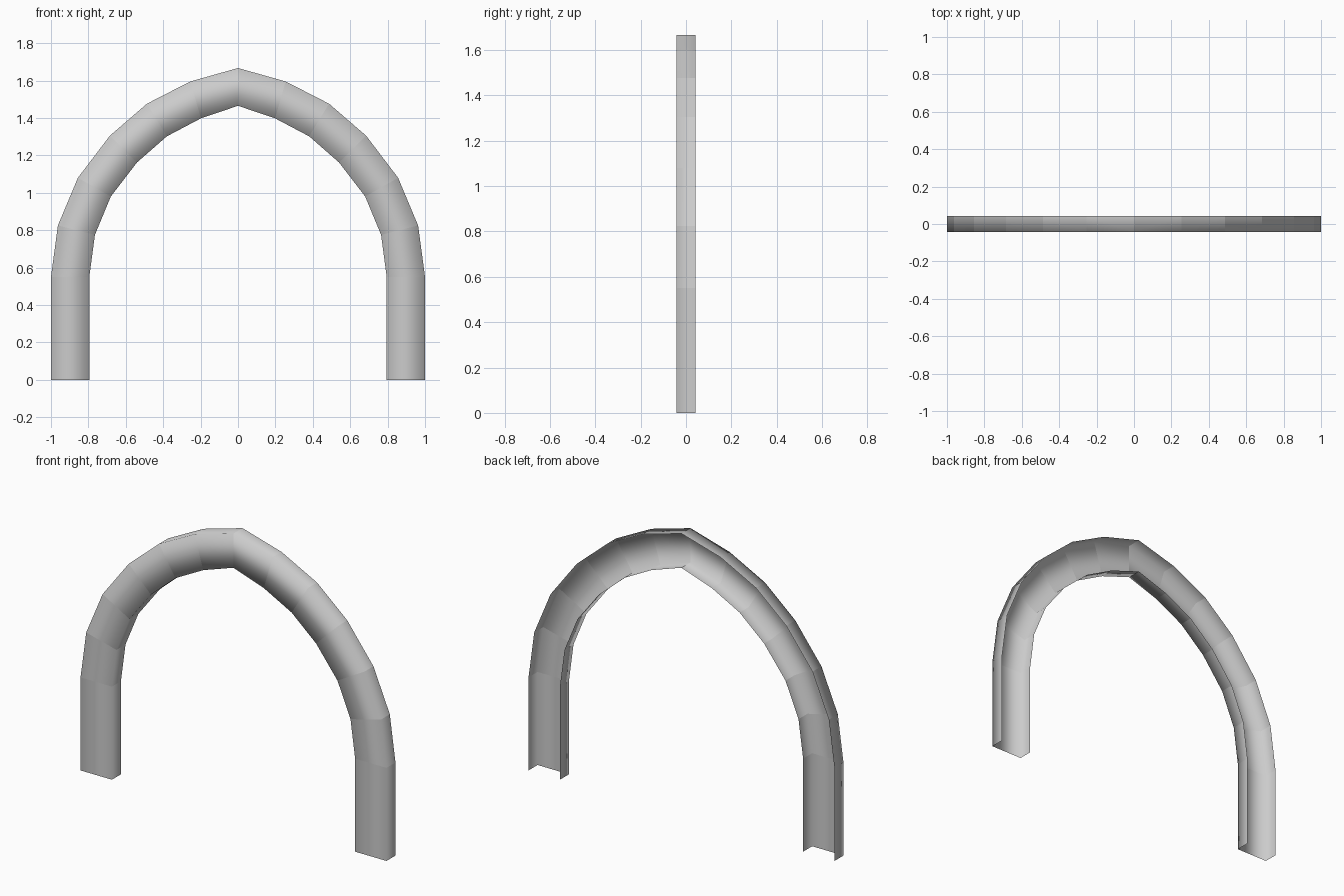
import bpy
import bmesh

cube = bpy.data.objects.get("Cube")
if cube:
    bpy.data.objects.remove(cube, do_unlink=True)

HALF_DEPTH = 0.042

# Half of the pointed arch, from the foot to the crown, as (x, z)
outer = [(-1, 0), (-1, 0.55), (-0.963, 0.825), (-0.856, 1.08),
         (-0.685, 1.305), (-0.487, 1.476), (-0.255, 1.595), (0, 1.667)]
inner = [(-0.795, 0), (-0.795, 0.55), (-0.765, 0.775), (-0.68, 0.98),
         (-0.54, 1.162), (-0.38, 1.302), (-0.198, 1.398), (0, 1.465)]

# Grey paint
grey = bpy.data.materials.new("grey")
grey.use_nodes = True
colour = (0.6, 0.6, 0.6, 1)
grey.diffuse_color = colour
grey.node_tree.nodes["Principled BSDF"].inputs["Base Color"].default_value = colour

# Thin channel section, open at the back: outer flange, front web, inner flange
bm = bmesh.new()
rings = []
for (ox, oz), (ix, iz) in zip(outer, inner):
    section = [(ox, HALF_DEPTH, oz), (ox, -HALF_DEPTH, oz),
               (ix, -HALF_DEPTH, iz), (ix, HALF_DEPTH, iz)]
    rings.append([bm.verts.new(p) for p in section])

for low, high in zip(rings, rings[1:]):
    for k in range(3):
        face = bm.faces.new((low[k], low[k + 1], high[k + 1], high[k]))
        face.smooth = True

# Smooth around the section, crisp at the seams between segments
for ring in rings:
    for a, b in zip(ring, ring[1:]):
        bm.edges.get((a, b)).smooth = False

mesh = bpy.data.meshes.new("arch_trim")
bm.to_mesh(mesh)
bm.free()
mesh.materials.append(grey)

arch = bpy.data.objects.new("arch_trim", mesh)
bpy.context.collection.objects.link(arch)

# Mirror across the crown
mirror = arch.modifiers.new("mirror", 'MIRROR')
mirror.use_axis[0] = True
mirror.use_clip = True
